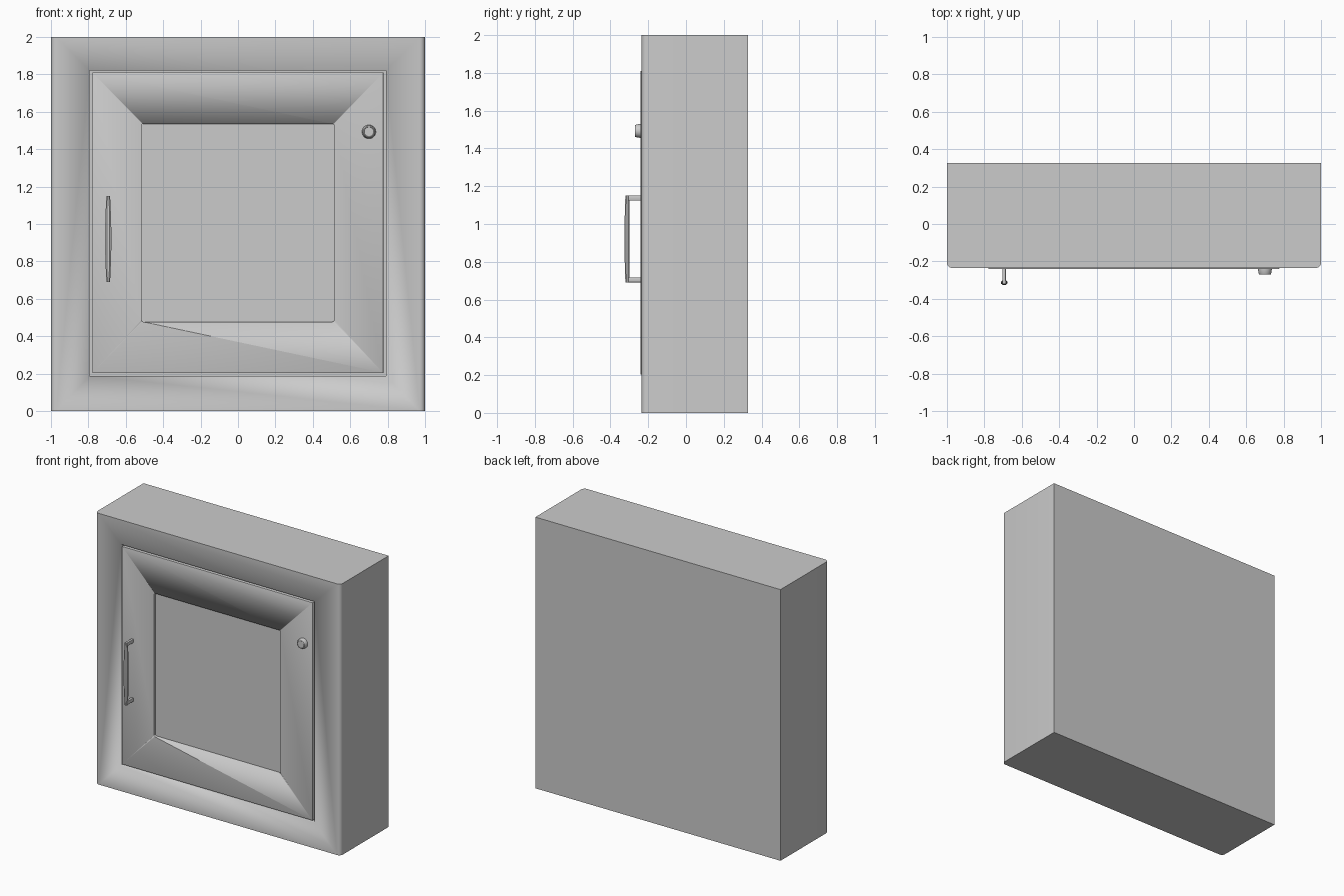
import bpy, bmesh, math

if "Cube" in bpy.data.objects:
    bpy.data.objects.remove(bpy.data.objects["Cube"])


def finish(name, bm, smooth=True):
    bmesh.ops.recalc_face_normals(bm, faces=bm.faces)
    me = bpy.data.meshes.new(name)
    bm.to_mesh(me)
    bm.free()
    ob = bpy.data.objects.new(name, me)
    bpy.context.collection.objects.link(ob)
    if smooth:
        bpy.ops.object.select_all(action='DESELECT')
        bpy.context.view_layer.objects.active = ob
        ob.select_set(True)
        bpy.ops.object.shade_smooth_by_angle(angle=math.radians(35))
    return ob


def box(name, x, y, z, axis=None, radius=0.0, edge_test=None, segs=4):
    """Box from ranges; rounds edges parallel to axis (all edges if axis is None)."""
    bm = bmesh.new()
    bmesh.ops.create_cube(bm, size=1)
    for v in bm.verts:
        for i, (a, b) in enumerate((x, y, z)):
            v.co[i] = a if v.co[i] < 0 else b
    if radius:
        edges = []
        for e in bm.edges:
            d = e.verts[0].co - e.verts[1].co
            mid = (e.verts[0].co + e.verts[1].co) / 2
            if (axis is None or abs(d[axis]) > 1e-4) and (edge_test is None or edge_test(mid)):
                edges.append(e)
        bmesh.ops.bevel(bm, geom=edges, offset=radius, segments=segs,
                        profile=0.5, affect='EDGES')
    return finish(name, bm)


def cut(target, cutter):
    mod = target.modifiers.new("cut", 'BOOLEAN')
    mod.operation = 'DIFFERENCE'
    mod.solver = 'EXACT'
    mod.object = cutter
    bpy.ops.object.select_all(action='DESELECT')
    bpy.context.view_layer.objects.active = target
    target.select_set(True)
    bpy.ops.object.modifier_apply(modifier=mod.name)
    bpy.data.objects.remove(cutter, do_unlink=True)


def rings(name, loops):
    """Closed skin through a list of equal-length point loops."""
    bm = bmesh.new()
    rows = [[bm.verts.new(p) for p in loop] for loop in loops]
    n = len(rows[0])
    for a, b in zip(rows, rows[1:]):
        for i in range(n):
            j = (i + 1) % n
            bm.faces.new((a[i], a[j], b[j], b[i]))
    bm.faces.new(rows[0])
    bm.faces.new(rows[-1])
    return finish(name, bm)


FRONT, BACK = -0.235, 0.327

# Cabinet body: rounded vertical front edges, shallow door opening
body = box("cabinet_body", (-1, 1), (FRONT, BACK), (0, 2), axis=2, radius=0.028,
           edge_test=lambda m: m.y < 0, segs=5)
cut(body, box("opening_cutter", (-0.793, 0.79), (FRONT - 0.1, FRONT + 0.035), (0.188, 1.82)))

# Door with recessed window panel
door = box("door", (-0.779, 0.777), (FRONT - 0.005, FRONT + 0.037), (0.203, 1.81),
           radius=0.002, segs=2)
cut(door, box("window_cutter", (-0.517, 0.514), (FRONT - 0.1, FRONT + 0.013), (0.477, 1.535),
              axis=1, radius=0.01))

# Handle grip: octagonal section, swelling toward the middle
HX, Z0, Z1 = -0.694, 0.691, 1.151
loops = []
for k in range(13):
    t = k / 12
    swell = math.sin(math.pi * t)
    hw = 0.010 + 0.007 * swell
    yb, yf = -0.300, -0.321 - 0.005 * swell
    yc, hy = (yb + yf) / 2, (yb - yf) / 2
    c = 0.45
    section = [(1, c), (c, 1), (-c, 1), (-1, c), (-1, -c), (-c, -1), (c, -1), (1, -c)]
    loops.append([(HX + hw * sx, yc + hy * sy, Z0 + (Z1 - Z0) * t) for sx, sy in section])
rings("handle_grip", loops)

# Handle legs
for side, z in (("lower", Z0), ("upper", Z1 - 0.027)):
    box("handle_leg_" + side, (HX - 0.009, HX + 0.009), (-0.312, FRONT),
        (z, z + 0.027), axis=1, radius=0.003, segs=2)

# Round lock knob
profile = [(0.037, FRONT + 0.002), (0.037, -0.243), (0.034, -0.262),
           (0.031, -0.269), (0.027, -0.271), (0.025, -0.269)]
rings("lock_knob", [[(0.70 + r * math.cos(a), y, 1.493 + r * math.sin(a))
                     for a in (2 * math.pi * i / 32 for i in range(32))]
                    for r, y in profile])
